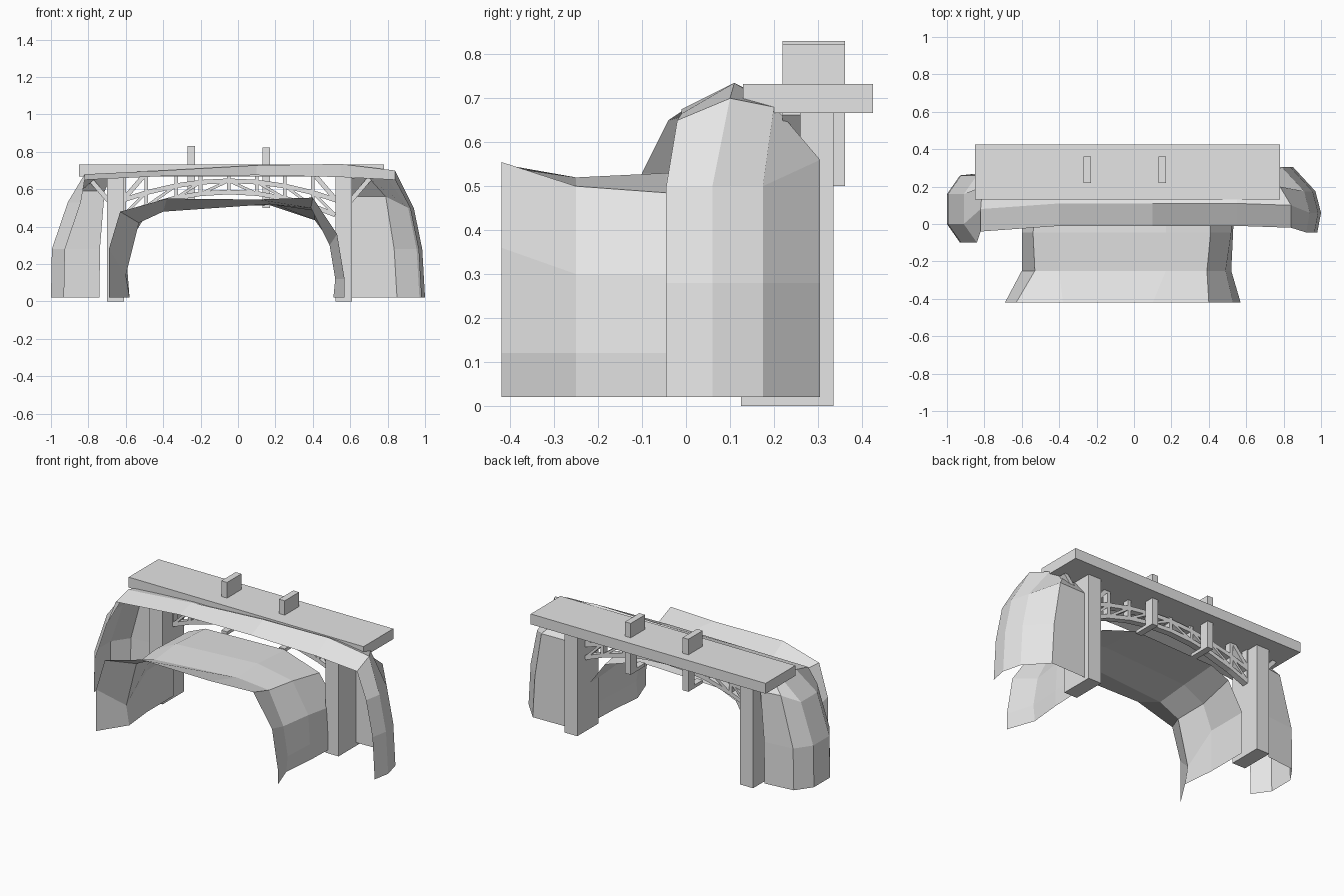
import bpy
from mathutils import Vector, Matrix

default = bpy.data.objects.get("Cube")
if default:
    bpy.data.objects.remove(default)

# One plain grey for every part
grey = bpy.data.materials.new("pale_grey")
grey.use_nodes = True
grey.diffuse_color = (.78, .78, .78, 1)
grey.node_tree.nodes["Principled BSDF"].inputs["Base Color"].default_value = grey.diffuse_color


def add_mesh(name, verts, faces):
    mesh = bpy.data.meshes.new(name)
    mesh.from_pydata(verts, [], faces)
    mesh.materials.append(grey)
    obj = bpy.data.objects.new(name, mesh)
    bpy.context.collection.objects.link(obj)
    return obj


def loft(name, rows):
    """Open faceted sheet through equally long rows of points."""
    count = len(rows[0])
    verts = [point for row in rows for point in row]
    faces = []
    for r in range(len(rows) - 1):
        for c in range(count - 1):
            a = r * count + c
            faces.append((a, a + 1, a + count + 1, a + count))
    return add_mesh(name, verts, faces)


def box(name, low, high):
    low, high = Vector(low), Vector(high)
    bpy.ops.mesh.primitive_cube_add(size=1, location=(low + high) / 2)
    obj = bpy.context.object
    obj.name = name
    obj.data.transform(Matrix.Diagonal((high - low).to_4d()))
    obj.data.materials.append(grey)
    return obj


def beam(name, start, end, y=.24, width=.025, depth=.04):
    """Square timber between two (x, z) points."""
    a, b = Vector((start[0], y, start[1])), Vector((end[0], y, end[1]))
    along = (b - a).normalized()
    side = along.cross(Vector((0, 1, 0))) * width / 2
    back = Vector((0, depth / 2, 0))
    verts = [p + s * side + t * back for p in (a, b)
             for s, t in ((-1, -1), (1, -1), (1, 1), (-1, 1))]
    faces = [(3, 2, 1, 0), (4, 5, 6, 7)]
    faces += [(i, (i + 1) % 4, (i + 1) % 4 + 4, i + 4) for i in range(4)]
    return add_mesh(name, verts, faces)


# Tunnel lining: arch rings from the flared mouth to the rear
mouth = [(-.69, .02), (-.69, .28), (-.63, .48), (-.38, .55),
         (.1, .545), (.4, .555), (.53, .36), (.57, .12), (.57, .02)]
throat = [(-.58, .02), (-.6, .14), (-.53, .42), (-.4, .48),
          (.17, .52), (.39, .5), (.49, .3), (.52, .12), (.51, .02)]
middle = [(-.6, .02), (-.6, .28), (-.54, .43), (-.4, .5),
          (.17, .53), (.41, .485), (.52, .3), (.53, .12), (.53, .02)]
rear = [(-.6, .02), (-.6, .28), (-.5, .45), (-.38, .5),
        (.17, .515), (.41, .435), (.53, .27), (.54, .12), (.54, .02)]
rings = zip((-.42, -.25, -.045, .22), (mouth, throat, middle, rear))
loft("tunnel_lining", [[(x, y, z) for x, z in ring] for y, ring in rings])


# Rock shells wrapping each side, leaning in towards the roof
def shell(name, plan, levels, top):
    inward = -1 if plan[0][0] > 0 else 1
    rows = []
    for z, lean in levels:
        row = []
        for i, (x, y) in enumerate(plan):
            lift = .06 if z > .4 and i > 2 else 0
            pull = lean * (.3 if i == 4 else 1)
            row.append((x + inward * pull, y, z + lift))
        rows.append(row)
    return loft(name, rows + [top])


right_top = [(.84, -.02, .65), (.84, .1, .7), (.78, .2, .68), (.7, .22, .66), (.6, .22, .66)]
left_top = [(-.82, -.04, .65), (-.82, .08, .68), (-.81, .2, .66), (-.76, .22, .66), (-.68, .22, .66)]
shell("rock_shell_left", [(.98, -.045), (1, .06), (.97, .175), (.85, .305), (.6, .3)],
      [(.02, 0), (.28, .015), (.5, .06)], right_top)
shell("rock_shell_right", [(-.93, -.1), (-1, 0), (-1, .16), (-.93, .26), (-.74, .28)],
      [(.02, 0), (.28, .005), (.53, .09)], left_top)

# Rock roof linking the shells
roof = [left_top[:3]]
for x, front, ridge in ((-.4, .67, .7), (.1, .675, .728), (.55, .665, .735)):
    roof.append([(x, -.01, front), (x, .11, ridge), (x, .2, .69)])
roof.append(right_top[:3])
loft("rock_roof", roof)

# Timber frame: lintel and two posts
box("lintel", (-.85, .13, .667), (.78, .425, .732))
for name, x in (("post_right", -.655), ("post_left", .565)):
    box(name, (x - .045, .125, 0), (x + .045, .335, .67))
    for side in (-1, 1):
        beam("knee_brace", (x + side * .03, .53), (x + side * .15, .67))

# Truss: two curved chords tied by uprights and diagonals
xs = [-.61, -.49, -.33, -.2, -.05, .1, .25, .4, .52]


def chord(x, crown, drop):
    return crown - drop * ((x + .045) / .56) ** 2


upper = [(x, chord(x, .645, .1)) for x in xs]
lower = [(x, chord(x, .585, .12)) for x in xs]
for i in range(len(xs) - 1):
    beam("upper_chord", upper[i], upper[i + 1])
    beam("lower_chord", lower[i], lower[i + 1])
    beam("truss_upright", lower[i], (xs[i], .67), width=.02)
    pair = (lower[i], upper[i + 1]) if i < 4 else (upper[i], lower[i + 1])
    beam("truss_diagonal", *pair, width=.015)

# Hangers: stub above the lintel, strap behind, foot underneath
for x, top in ((-.25, .83), (.15, .822)):
    box("hanger_stub", (x - .02, .22, .73), (x + .02, .362, top))
    box("hanger_strap", (x - .02, .3, .5), (x + .02, .362, .67))
    box("hanger_foot", (x - .02, .22, .5), (x + .02, .362, .52))
